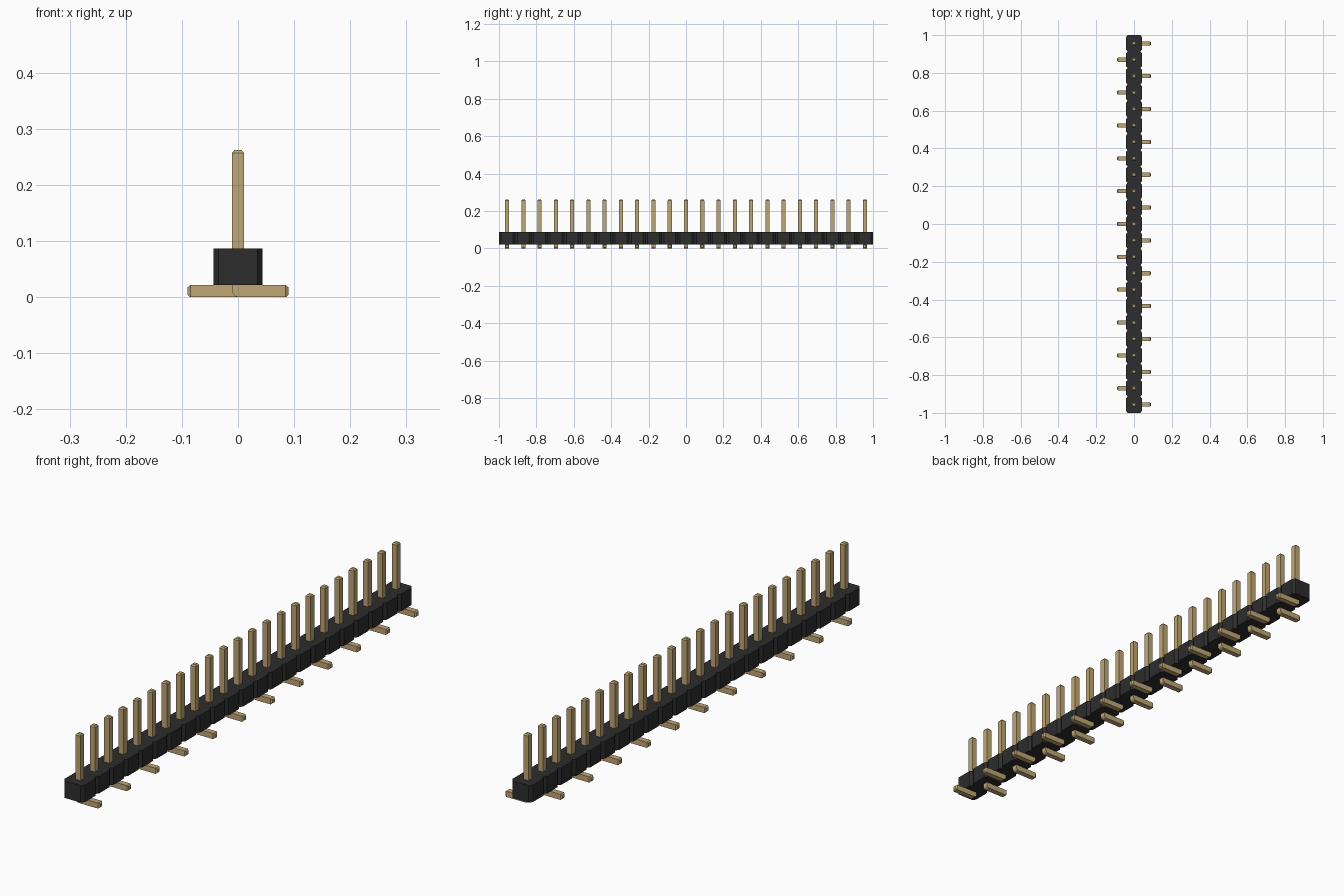
import bpy, bmesh, math
from mathutils import Vector

cube = bpy.data.objects.get("Cube")
if cube:
    bpy.data.objects.remove(cube, do_unlink=True)

COUNT = 23
PITCH = 2 / COUNT
HALF = 0.0435               # half width of the housing
BASE, TOP = 0.022, 0.087    # housing bottom and top
PIN = 0.0108                # half thickness of a pin


def material(name, color):
    mat = bpy.data.materials.new(name)
    mat.use_nodes = True
    mat.diffuse_color = color
    mat.node_tree.nodes["Principled BSDF"].inputs["Base Color"].default_value = color
    return mat


def prism(bm, points, depth):
    """Face through the points, extruded along depth."""
    face = bm.faces.new([bm.verts.new(p) for p in points])
    out = bmesh.ops.extrude_face_region(bm, geom=[face], use_keep_orig=True)
    verts = [g for g in out["geom"] if isinstance(g, bmesh.types.BMVert)]
    bmesh.ops.translate(bm, verts=verts, vec=depth)
    bmesh.ops.recalc_face_normals(bm, faces=bm.faces)


def finish(bm, name, mat):
    mesh = bpy.data.meshes.new(name)
    bm.to_mesh(mesh)
    bm.free()
    mesh.materials.append(mat)
    return mesh


def place(name, mesh):
    obj = bpy.data.objects.new(name, mesh)
    bpy.context.scene.collection.objects.link(obj)
    return obj


black = material("black plastic", (0.026, 0.026, 0.027, 1))
gold = material("gold metal", (0.53, 0.39, 0.18, 1))

# Housing: row of blocks with chamfered corners, as one notched outline
CUT_X, CUT_Y = 0.009, 0.012
side = []
for i in range(COUNT):
    y0, y1 = -1 + i * PITCH, -1 + (i + 1) * PITCH
    side += [(HALF - CUT_X, y0), (HALF, y0 + CUT_Y), (HALF, y1 - CUT_Y)]
side.append((HALF - CUT_X, 1))
outline = side + [(-x, y) for x, y in reversed(side)]
bm = bmesh.new()
prism(bm, [(x, y, BASE) for x, y in outline], Vector((0, 0, TOP - BASE)))
place("housing", finish(bm, "housing", black))

# Pin: bent square bar with a rounded outer elbow and tapered tips
TIP, FOOT, ROUND = 0.262, 0.09, 0.013
TAPER = 0.005
profile = [(PIN, TIP - TAPER), (-PIN, TIP - TAPER)]
for k in range(7):
    a = math.pi / 2 * k / 6
    profile.append((-PIN + ROUND * (1 - math.cos(a)), ROUND * (1 - math.sin(a))))
profile += [(FOOT - TAPER, 0), (FOOT - TAPER, 2 * PIN), (PIN, 2 * PIN)]
bm = bmesh.new()
prism(bm, [(x, -PIN, z) for x, z in profile], Vector((0, 2 * PIN, 0)))
ends = [f for f in bm.faces
        if all(v.co.z > TIP - 2 * TAPER for v in f.verts)
        or all(v.co.x > FOOT - 2 * TAPER for v in f.verts)]
for cap in bmesh.ops.extrude_discrete_faces(bm, faces=ends)["faces"]:
    center, normal = cap.calc_center_median(), cap.normal.copy()
    for v in cap.verts:
        v.co = center + (v.co - center) * 0.62 + normal * TAPER
bmesh.ops.recalc_face_normals(bm, faces=bm.faces)
pin_mesh = finish(bm, "pin", gold)

# Feet alternate between the left and right side
for i in range(COUNT):
    pin = place(f"pin_{i + 1}", pin_mesh)
    pin.location.y = (i - (COUNT - 1) / 2) * PITCH
    pin.rotation_euler.z = math.pi * (i % 2)
